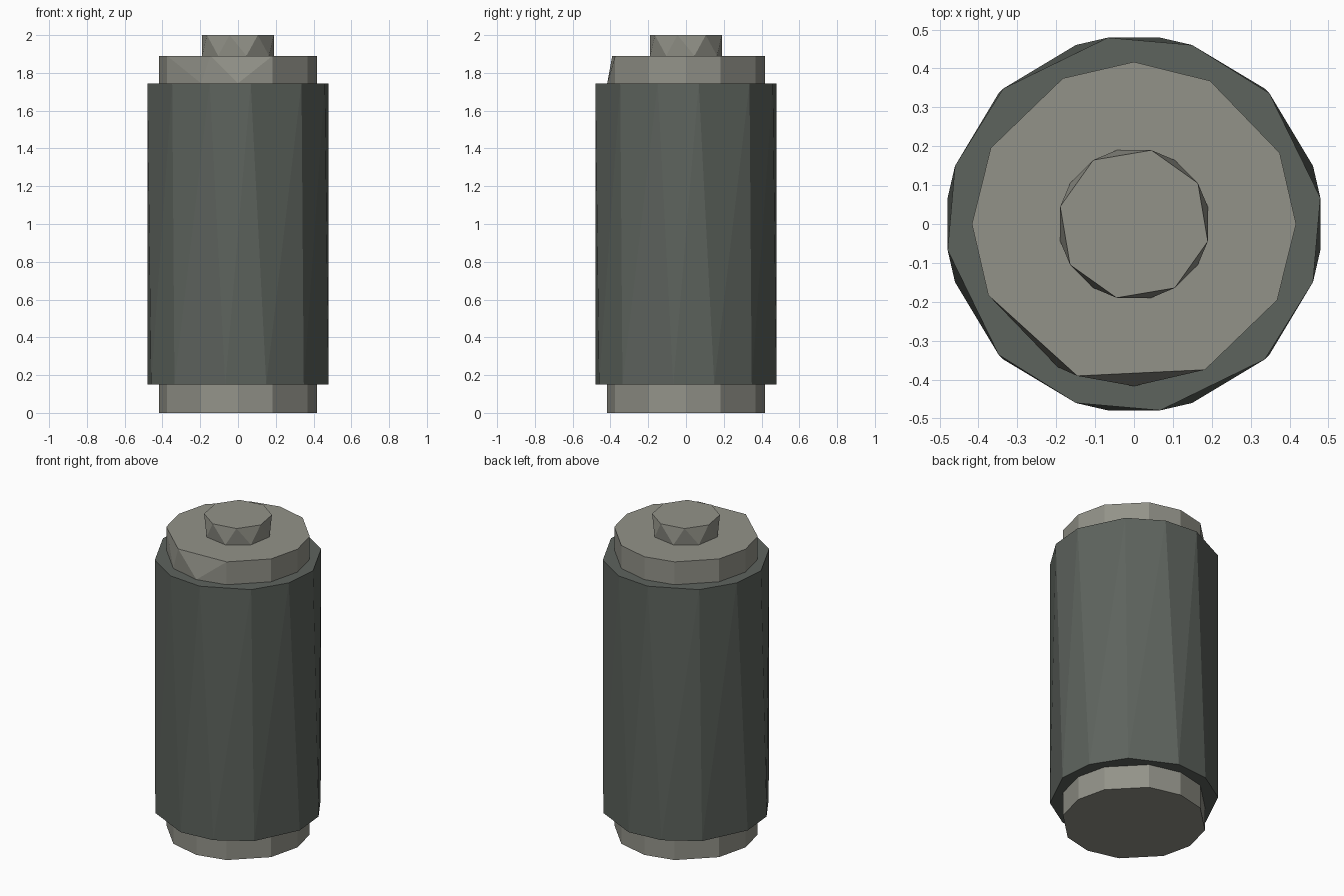
import bpy, bmesh
from math import sin, cos, radians

if "Cube" in bpy.data.objects:
    bpy.data.objects.remove(bpy.data.objects["Cube"])


def material(name, rgb):
    m = bpy.data.materials.new(name)
    m.diffuse_color = (*rgb, 1)
    m.use_nodes = True
    m.node_tree.nodes["Principled BSDF"].inputs["Base Color"].default_value = m.diffuse_color
    return m


def four_fold(angles):
    # repeat the angles of one quarter around the full circle
    return [a + 90 * q for q in range(4) for a in angles]


def ring(radius, angles, z):
    return [(radius * cos(radians(a)), radius * sin(radians(a)), z) for a in angles]


def faceted_drum(name, lower, upper, mat):
    # skin two irregular rings with flat facets
    bm = bmesh.new()
    for co in lower + upper:
        bm.verts.new(co)
    bmesh.ops.convex_hull(bm, input=bm.verts[:])
    bmesh.ops.dissolve_limit(bm, angle_limit=radians(0.5), verts=bm.verts[:], edges=bm.edges[:])
    bmesh.ops.recalc_face_normals(bm, faces=bm.faces[:])
    me = bpy.data.meshes.new(name)
    bm.to_mesh(me)
    bm.free()
    me.materials.append(mat)
    ob = bpy.data.objects.new(name, me)
    bpy.context.collection.objects.link(ob)
    return ob


dark = material("dark_casing", (0.11, 0.125, 0.11))
light = material("pale_metal", (0.29, 0.29, 0.25))

# main casing, with the facets twisted between bottom and top
faceted_drum("casing",
             ring(0.484, four_fold([18, 46, 82]), 0.15),
             ring(0.484, four_fold([8, 44, 72]), 1.745), dark)

# end caps; the upper one has a chipped front edge
cap = four_fold([0, 26, 62])
faceted_drum("lower_cap", ring(0.417, cap, 0), ring(0.417, cap, 0.15), light)
chipped = [a for a in cap if a not in (242, 270)] + [249.5]
faceted_drum("upper_cap", ring(0.417, cap, 1.745),
             ring(0.417, chipped, 1.89), light)

# contact stud on top
faceted_drum("top_stud",
             ring(0.195, four_fold([13.3, 57.5]), 1.89),
             ring(0.195, four_fold([32.5, 76.7]), 2.0), light)
